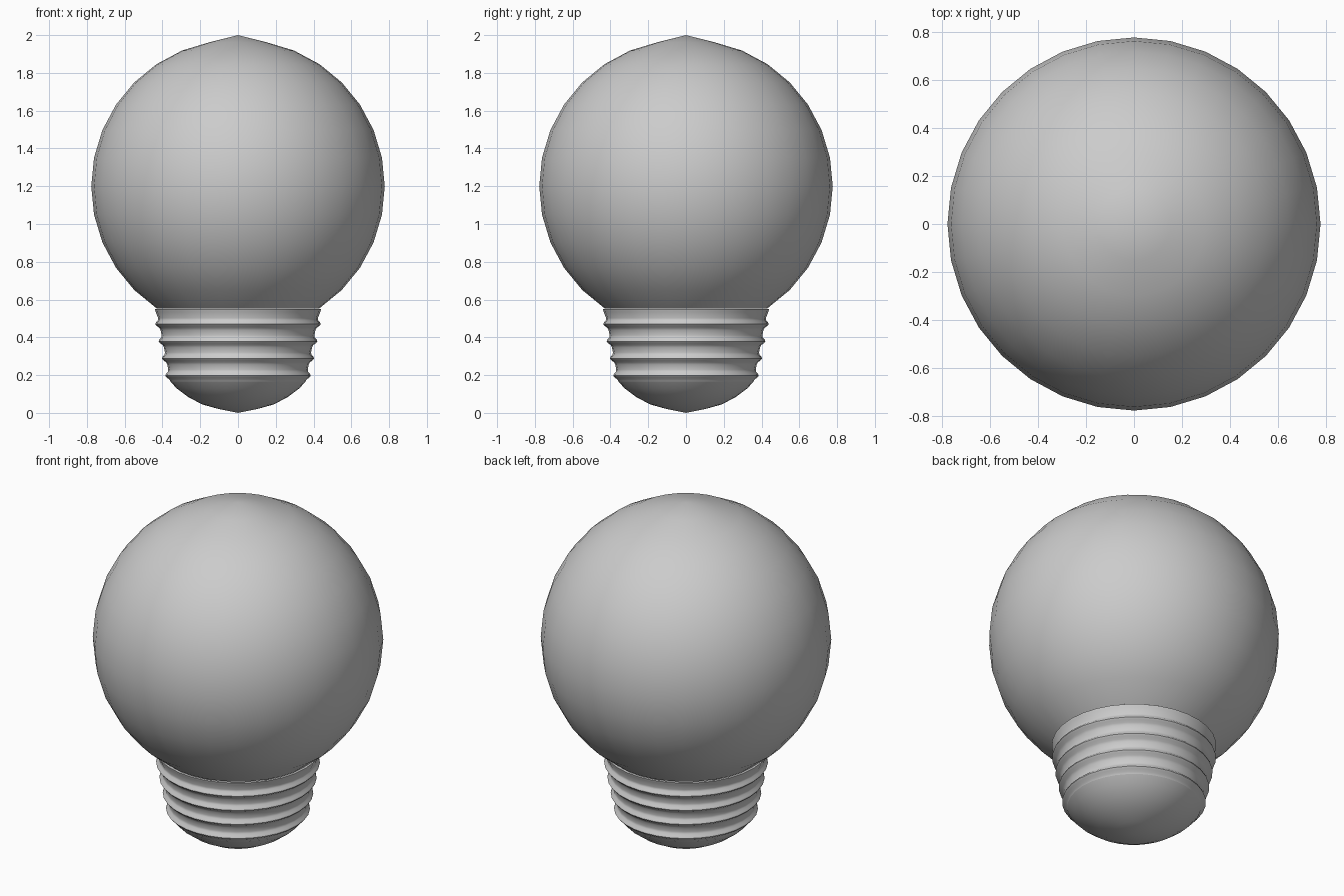
import bpy
import bmesh
from math import sin, cos, pi, tau

SEGMENTS = 32

cube = bpy.data.objects.get("Cube")
if cube:
    bpy.data.objects.remove(cube, do_unlink=True)

grey = bpy.data.materials.new("plain grey")
grey.use_nodes = True
colour = (0.6, 0.6, 0.6, 1)
grey.diffuse_color = colour
grey.node_tree.nodes["Principled BSDF"].inputs["Base Color"].default_value = colour


def lathe(name, profile):
    """Spin a bottom-to-top (radius, height) profile around z."""
    bm = bmesh.new()
    verts = [bm.verts.new((r, 0, z)) for r, z in profile]
    edges = [bm.edges.new(pair) for pair in zip(verts, verts[1:])]
    bmesh.ops.spin(bm, geom=verts + edges, cent=(0, 0, 0), axis=(0, 0, 1),
                   angle=tau, steps=SEGMENTS, use_merge=True)
    bmesh.ops.remove_doubles(bm, verts=bm.verts, dist=0.0005)
    bmesh.ops.recalc_face_normals(bm, faces=bm.faces)
    mesh = bpy.data.meshes.new(name)
    bm.to_mesh(mesh)
    bm.free()
    mesh.materials.append(grey)
    obj = bpy.data.objects.new(name, mesh)
    bpy.context.collection.objects.link(obj)
    bpy.ops.object.select_all(action="DESELECT")
    obj.select_set(True)
    bpy.context.view_layer.objects.active = obj
    bpy.ops.object.shade_smooth_by_angle(angle=pi / 3)
    return obj


# Round glass, open at the neck, with a slightly raised tip
radius, centre, rings = 0.777, 1.2, 16
glass = [(radius * sin(pi * i / rings), centre - radius * cos(pi * i / rings))
         for i in range(3, rings)]
lathe("glass_globe", glass + [(0, 2.0)])

# Tapered screw cap: straight collar above four rounded ridges
ridge_shape = [(-0.032, 0), (-0.02, 0.004), (-0.01, 0.016), (0, 0.022),
               (0.01, 0.016), (0.02, 0.004), (0.032, 0)]
cap = []
for i in range(4):
    height = 0.197 + 0.091 * i
    for dz, bulge in ridge_shape:
        z = height + dz
        cap.append((0.363 + 0.195 * (z - 0.197) + bulge, z))
cap += [(0.436, 0.535), (0.44, 0.549), (0.425, 0.549)]
lathe("screw_cap", cap)

# Rounded contact at the bottom
contact = [(0, 0), (0.1, 0.02), (0.19, 0.045), (0.265, 0.085),
           (0.325, 0.13), (0.357, 0.165)]
lathe("base_contact", contact)
